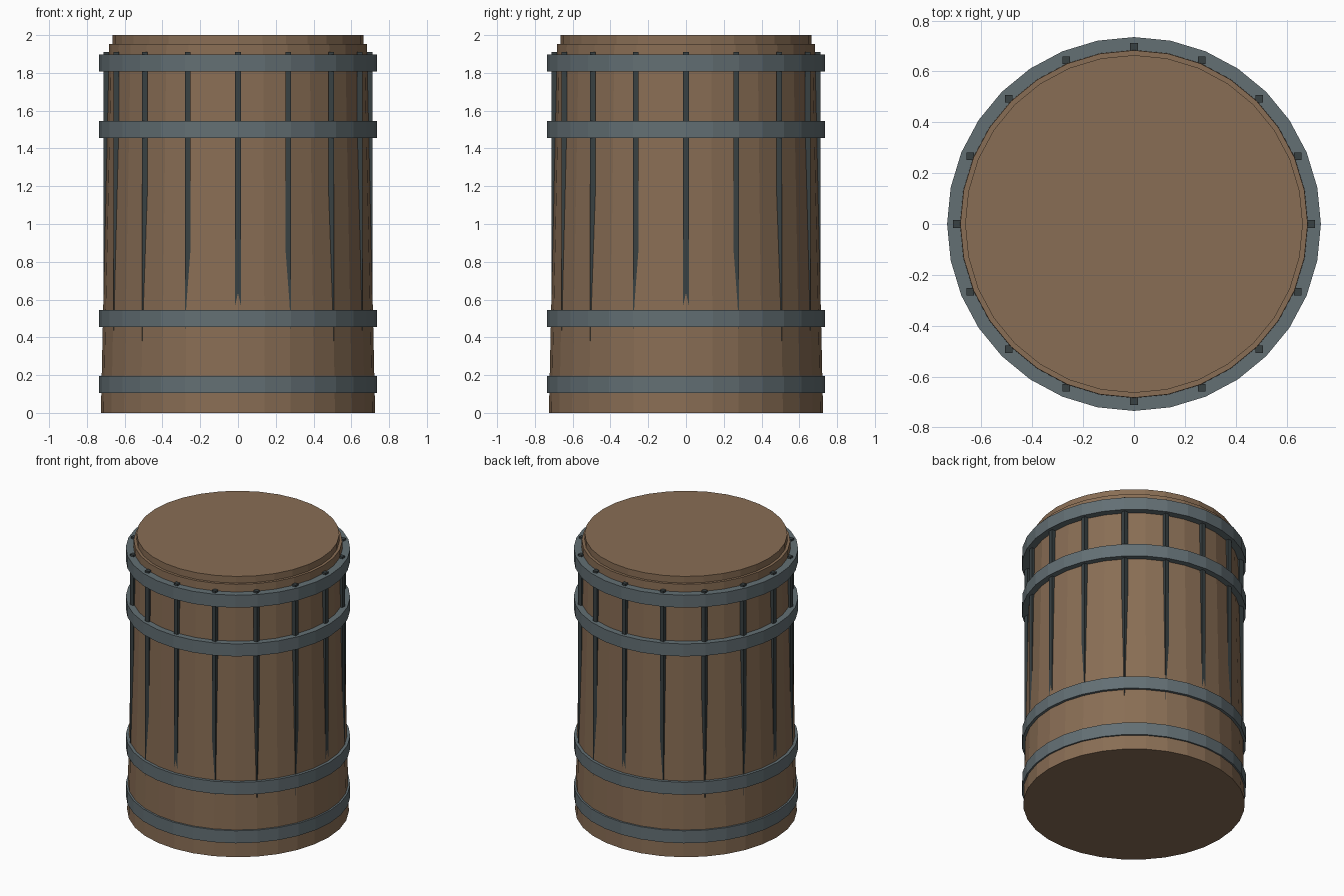
import bpy, bmesh, math

if "Cube" in bpy.data.objects:
    bpy.data.objects.remove(bpy.data.objects["Cube"])

SIDES = 32


def material(name, rgb):
    m = bpy.data.materials.new(name)
    m.diffuse_color = (*rgb, 1)
    m.use_nodes = True
    m.node_tree.nodes["Principled BSDF"].inputs["Base Color"].default_value = m.diffuse_color
    return m


wood = material("wood", (0.25, 0.155, 0.09))
iron = material("iron", (0.125, 0.16, 0.175))
dark = material("dark_iron", (0.04, 0.052, 0.055))


def finish(name, bm, mat):
    bmesh.ops.recalc_face_normals(bm, faces=bm.faces)
    mesh = bpy.data.meshes.new(name)
    bm.to_mesh(mesh)
    bm.free()
    mesh.materials.append(mat)
    obj = bpy.data.objects.new(name, mesh)
    bpy.context.collection.objects.link(obj)
    return obj


def lathe(name, profile, mat, closed=False):
    """Turn (radius, z) points around z; open profiles get flat end caps."""
    bm = bmesh.new()
    rings = [[bm.verts.new((r * math.cos(2 * math.pi * i / SIDES),
                            r * math.sin(2 * math.pi * i / SIDES), z))
              for i in range(SIDES)] for r, z in profile]
    pairs = list(zip(rings, rings[1:]))
    if closed:
        pairs.append((rings[-1], rings[0]))
    else:
        bm.faces.new(rings[0])
        bm.faces.new(rings[-1])
    for a, b in pairs:
        for i in range(SIDES):
            j = (i + 1) % SIDES
            bm.faces.new((a[i], a[j], b[j], b[i]))
    return finish(name, bm, mat)


# Tapered wooden body and the stepped lid on top
lathe("barrel_body", [(0.726, 0), (0.683, 1.952)], wood)
lathe("lid", [(0.664, 1.952), (0.664, 2.0)], wood)

# Four iron hoops
for n, z in enumerate((0.15, 0.5, 1.5, 1.852)):
    lathe(f"hoop_{n + 1}", [(0.67, z - 0.045), (0.735, z - 0.045),
                            (0.735, z + 0.045), (0.67, z + 0.045)], iron, closed=True)

# Sixteen upright strips, square to the axes, sinking into the wider base
for n in range(16):
    a = 2 * math.pi * n / 16
    bm = bmesh.new()
    bmesh.ops.create_cube(bm, size=1)
    bmesh.ops.scale(bm, vec=(0.03, 0.03, 1.82), verts=bm.verts)
    bmesh.ops.translate(bm, vec=(0.697 * math.cos(a), 0.697 * math.sin(a), 1.0), verts=bm.verts)
    finish(f"stave_strip_{n + 1}", bm, dark)
